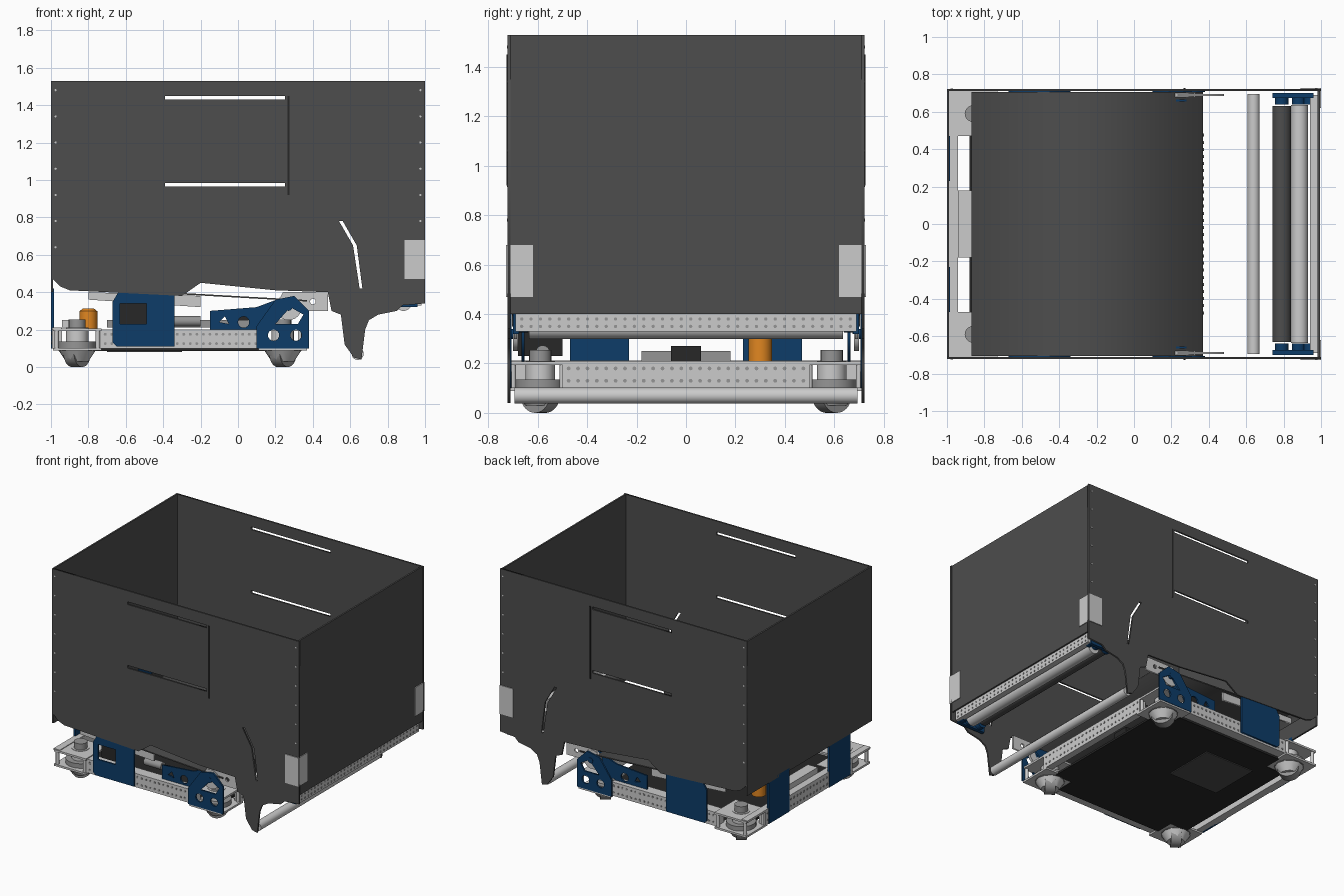
import bpy, bmesh, math
from mathutils import Matrix, Vector

cube = bpy.data.objects.get("Cube")
if cube:
    bpy.data.objects.remove(cube)


def material(name, r, g, b):
    m = bpy.data.materials.new(name)
    m.diffuse_color = (r, g, b, 1)
    m.use_nodes = True
    m.node_tree.nodes["Principled BSDF"].inputs["Base Color"].default_value = (r, g, b, 1)
    return m


DARK = material("dark grey panel", .075, .075, .075)
BLACK = material("black", .02, .02, .02)
LIGHT = material("light metal", .6, .6, .6)
MID = material("mid grey metal", .3, .3, .3)
BLUE = material("deep blue", .004, .045, .14)
ORANGE = material("orange", .75, .24, .015)
rounds = []


def add(name, mesh, mat):
    ob = bpy.data.objects.new(name, mesh)
    bpy.context.collection.objects.link(ob)
    mesh.materials.clear()
    mesh.materials.append(mat)
    return ob


def box(name, x, y, z, mat):
    """Box from (min, max) pairs."""
    bm = bmesh.new()
    bmesh.ops.create_cube(bm, size=1)
    for v in bm.verts:
        v.co = Vector([(a + b) / 2 + c * (b - a) for (a, b), c in zip((x, y, z), v.co)])
    me = bpy.data.meshes.new(name)
    bm.to_mesh(me)
    bm.free()
    return add(name, me, mat)


def cylinder(name, centre, radius, length, axis, mat, sides=32, tip=None):
    bm = bmesh.new()
    bmesh.ops.create_cone(bm, cap_ends=True, segments=sides, radius1=radius,
                          radius2=radius if tip is None else tip, depth=length)
    turn = Vector((0, 0, 1)).rotation_difference(Vector(axis)).to_matrix().to_4x4()
    bm.transform(Matrix.Translation(centre) @ turn)
    me = bpy.data.meshes.new(name)
    bm.to_mesh(me)
    bm.free()
    ob = add(name, me, mat)
    rounds.append(ob)
    return ob


def plate(name, outline, holes, y, mat, thick=.012):
    """Flat plate in the XZ plane with cut holes."""
    cu = bpy.data.curves.new(name, 'CURVE')
    cu.dimensions = '2D'
    cu.fill_mode = 'BOTH'
    cu.extrude = thick / 2
    for loop in [outline] + holes:
        sp = cu.splines.new('POLY')
        sp.points.add(len(loop) - 1)
        for p, (u, v) in zip(sp.points, loop):
            p.co = (u, v, 0, 1)
        sp.use_cyclic_u = True
    tmp = bpy.data.objects.new(name + " helper", cu)
    bpy.context.collection.objects.link(tmp)
    dg = bpy.context.evaluated_depsgraph_get()
    me = bpy.data.meshes.new_from_object(tmp.evaluated_get(dg))
    bpy.data.objects.remove(tmp)
    me.transform(Matrix.Translation((0, y, 0)) @ Matrix.Rotation(math.pi / 2, 4, 'X'))
    me.name = name
    return add(name, me, mat)


def rect(a, b, c, d):
    return [(a, c), (b, c), (b, d), (a, d)]


def circle(x, z, r, n=16):
    return [(x + r * math.cos(i * math.tau / n), z + r * math.sin(i * math.tau / n)) for i in range(n)]


# Hopper side wall profile, with the intake leg hanging below
wall = [(-1, 1.53), (-1, .48), (-.95, .43), (-.9, .41), (-.7, .4), (-.3, .38), (-.2, .45),
        (.2, .41), (.48, .4), (.5, .3), (.55, .28), (.57, .12), (.62, .05), (.66, .04), (.68, .2),
        (.7, .25), (.75, .28), (.85, .3), (.88, .33), (1, .34), (1, 1.53)]
slots = [rect(-.39, .25, 1.43, 1.45), rect(-.39, .25, .965, .985),
         [(.54, .78), (.56, .78), (.635, .65), (.665, .42), (.65, .42), (.615, .65)]]

# Blue bracket and side plates
bracket = [(.1, .1), (.38, .1), (.38, .3), (.3, .38), (.2, .36), (.1, .22)]
bracket_holes = [[(.2, .23), (.32, .23), (.35, .28), (.28, .32)], circle(.19, .17, .03), circle(.31, .17, .03)]
arm = [(-.15, .2), (.14, .2), (.32, .33), (.26, .38), (.1, .32), (-.15, .3)]
arm_holes = [[(-.1, .24), (-.05, .23), (-.07, .27)], circle(.03, .24, .03)]
side_plate = [(-.67, .13), (-.65, .11), (-.34, .11), (-.34, .4), (-.64, .4), (-.67, .35)]

for s, side in ((-1, "right"), (1, "left")):
    plate(side + "_hopper_wall", wall, slots, s * .716, DARK)
    box(side + "_wall_seam", (.265, .275), sorted((s * .72, s * .726)), (.92, 1.45), BLACK)
    # Corner angle brackets and wall rivets
    box(side + "_corner_plate_side", (.89, 1), sorted((s * .72, s * .728)), (.47, .68), LIGHT)
    box(side + "_corner_plate_end", (.994, 1), sorted((s * .62, s * .728)), (.47, .68), LIGHT)
    for x in (-.975, .975):
        for i in range(7):
            cylinder(side + "_wall_rivet", (x, s * .722, .64 + i * .14), .006, .006, (0, 1, 0), LIGHT, 8)
    # Drive brackets, arms and gearing
    plate(side + "_drive_bracket", bracket, bracket_holes, s * .712, BLUE)
    plate(side + "_pivot_arm", arm, arm_holes, s * .66, BLUE)
    cylinder(side + "_pivot_gear", (.27, s * .69, .32), .07, .02, (0, 1, 0), LIGHT, 24)
    cylinder(side + "_pivot_hub", (.27, s * .7, .32), .02, .04, (0, 1, 0), BLUE, 16)
    opening = [rect(-.63, -.49, .23, .34)] if s < 0 else []
    plate(side + "_blue_side_plate", side_plate, opening, s * .712, BLUE)
    plate(side + "_slide_link", [(.19, .3), (.48, .3), (.48, .4), (.24, .4)],
          [circle(.4, .35, .015)], s * .69, LIGHT)
    plate(side + "_support_bar", [(-.8, .36), (-.2, .32), (-.2, .38), (-.8, .4)], [], s * .68, LIGHT)
    box(side + "_end_blue_plate", (-1, -.985), sorted((s * .23, s * .47)), (.1, .42), BLUE)
    # Long chassis rail with drilled holes
    box(side + "_chassis_rail", (-.74, .13), sorted((s * .62, s * .7)), (.1, .2), LIGHT)
    for i in range(24):
        for z in (.125, .175):
            cylinder(side + "_rail_hole", (-.71 + i * .035, s * .7, z), .008, .006, (0, 1, 0), MID, 8)
    # Roller end blocks and pulleys
    box(side + "_roller_block", (.74, .96), sorted((s * .675, s * .7)), (.32, .42), BLUE)
    for x in (.79, .88, .94):
        cylinder(side + "_roller_pulley", (x, s * .66, .36), .035, .04, (0, 1, 0), BLUE, 20)
    # Steerable wheel modules
    for x, end in ((-.86, "rear"), (.24, "front")):
        name = side + "_" + end
        y = s * .59
        e = -1 if x < 0 else 1
        for z in (.095, .2):
            box(name + "_module_plate", (x - .13, x + .13), sorted((s * .47, s * .715)), (z - .007, z + .007), LIGHT)
        cylinder(name + "_module_ring", (x, y, .11), .1, .05, (0, 0, 1), MID)
        cylinder(name + "_module_body", (x, y, .16), .06, .1, (0, 0, 1), LIGHT, 16)
        cylinder(name + "_wheel_fork", (x, y, .06), .06, .06, (0, 0, 1), LIGHT, 12, .1)
        cylinder(name + "_wheel", (x, y, .075), .075, .07, (.8, s * .6, 0), MID)
        cylinder(name + "_wheel_hub", (x, y, .075), .04, .09, (.8, s * .6, 0), LIGHT, 16)
        for dx, dy in ((e * .11, .7), (e * .11, .5), (-e * .11, .7)):
            cylinder(name + "_module_post", (x + dx, s * dy, .15), .012, .11, (0, 0, 1), LIGHT, 12)
        cylinder(name + "_steer_motor", (x, y, .23), .045, .05, (0, 0, 1), MID, 20)

# Hopper end walls and sloping floor
for x, end in ((-.994, "rear"), (.988, "front")):
    box(end + "_hopper_wall", (x - .006, x + .006), (-.72, .72), (.4, 1.53), DARK)
plate("hopper_floor", [(-.87, .42), (.37, .35), (.37, .358), (-.87, .428)], [], 0, DARK, 1.41)

# Cross rails of the chassis, belly plate
for x, face, end in ((-.96, -.995, "rear"), (.34, .37, "front")):
    box(end + "_cross_rail", sorted((face, x - .02 if x > 0 else x + .02)), (-.5, .5), (.1, .21), LIGHT)
    for i in range(26):
        for z in (.13, .18):
            cylinder(end + "_rail_hole", (face, -.475 + i * .038, z), .008, .006, (1, 0, 0), MID, 8)
box("rear_top_strip", (-.995, -.945), (-.71, .71), (.2, .212), LIGHT)
box("belly_plate", (-.88, .27), (-.5, .5), (.085, .1), BLACK)
box("belly_plate_middle", (-.74, .13), (-.63, .63), (.085, .1), BLACK)
box("belly_hatch", (-.7, -.3), (.02, .4), (.079, .085), DARK)

# Equipment on the chassis
box("rear_shelf", (-.94, -.86), (-.18, .18), (.21, .25), LIGHT)
box("electronics_tray", (-.7, .1), (-.18, .18), (.21, .25), MID)
box("controller", (0, .12), (-.06, .06), (.21, .27), BLACK)
cylinder("signal_light", (-.8, .3, .25), .048, .1, (0, 0, 1), ORANGE)
cylinder("signal_light_cap", (-.8, .3, .305), .048, .014, (0, 0, 1), ORANGE, 32, .03)
box("motor_block", (-.63, -.49), (-.68, -.5), (.23, .34), BLACK)
cylinder("long_motor", (-.27, -.58, .245), .028, .14, (1, 0, 0), MID, 20)

# Intake rollers and front beam
cylinder("lower_intake_roller", (.64, 0, .07), .032, 1.39, (0, 1, 0), LIGHT)
cylinder("dark_intake_roller", (.79, 0, .39), .05, 1.26, (0, 1, 0), DARK)
cylinder("upper_intake_roller", (.885, 0, .345), .045, 1.27, (0, 1, 0), LIGHT)
box("front_beam", (.94, .982), (-.69, .69), (.33, .41), LIGHT)
for i in range(36):
    for z in (.35, .38):
        cylinder("front_beam_hole", (.982, -.665 + i * .038, z), .007, .006, (1, 0, 0), MID, 8)

# Smooth the round parts
bpy.ops.object.select_all(action='DESELECT')
for ob in rounds:
    ob.select_set(True)
bpy.context.view_layer.objects.active = rounds[0]
bpy.ops.object.shade_smooth_by_angle(angle=math.radians(35))
